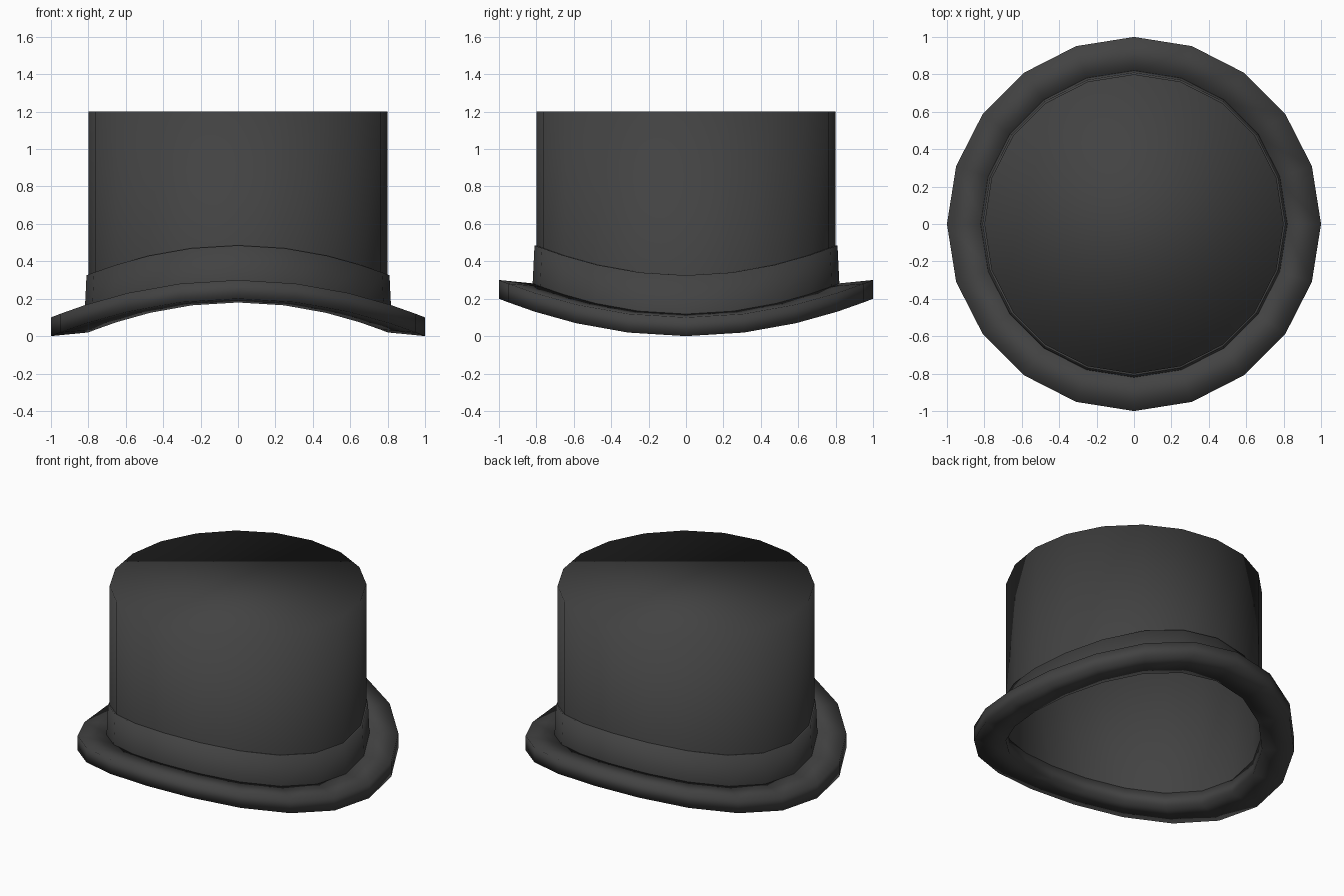
import bpy
import bmesh
import math

if "Cube" in bpy.data.objects:
    bpy.data.objects.remove(bpy.data.objects["Cube"])

SIDES = 20

felt = bpy.data.materials.new("charcoal_felt")
felt.diffuse_color = (0.055, 0.055, 0.055, 1)
felt.use_nodes = True
felt.node_tree.nodes["Principled BSDF"].inputs["Base Color"].default_value = felt.diffuse_color


def ring(bm, radius, height, sway):
    """Ring of vertices that dips at the sides and rises at front and back."""
    verts = []
    for i in range(SIDES):
        a = 2 * math.pi * i / SIDES
        z = height - sway * math.cos(2 * a)
        verts.append(bm.verts.new((radius * math.cos(a), radius * math.sin(a), z)))
    return verts


def lathe(name, profile, closed=False, cap=False):
    """Join rings given as (radius, height, sway)."""
    bm = bmesh.new()
    rings = [ring(bm, *p) for p in profile]
    pairs = list(zip(rings, rings[1:]))
    if closed:
        pairs.append((rings[-1], rings[0]))
    for low, high in pairs:
        for i in range(SIDES):
            j = (i + 1) % SIDES
            bm.faces.new((low[i], low[j], high[j], high[i]))
    if cap:
        bm.faces.new(rings[-1])
    for f in bm.faces:
        f.smooth = True
    mesh = bpy.data.meshes.new(name)
    bm.to_mesh(mesh)
    bm.free()
    mesh.materials.append(felt)
    obj = bpy.data.objects.new(name, mesh)
    bpy.context.collection.objects.link(obj)
    return obj


# Saddle-shaped brim with a rectangular section
lathe("brim", [(0.8, 0.1, 0.08), (1.0, 0.1, 0.1),
               (1.0, 0.2, 0.1), (0.8, 0.2, 0.08)], closed=True)

# Hat band following the curve of the brim
lathe("band", [(0.82, 0.2, 0.082), (0.81, 0.405, 0.08), (0.8, 0.405, 0.08)])

# Hollow crown with a flat top
lathe("crown", [(0.8, 0.2, 0.08), (0.8, 1.2, 0)], cap=True)
